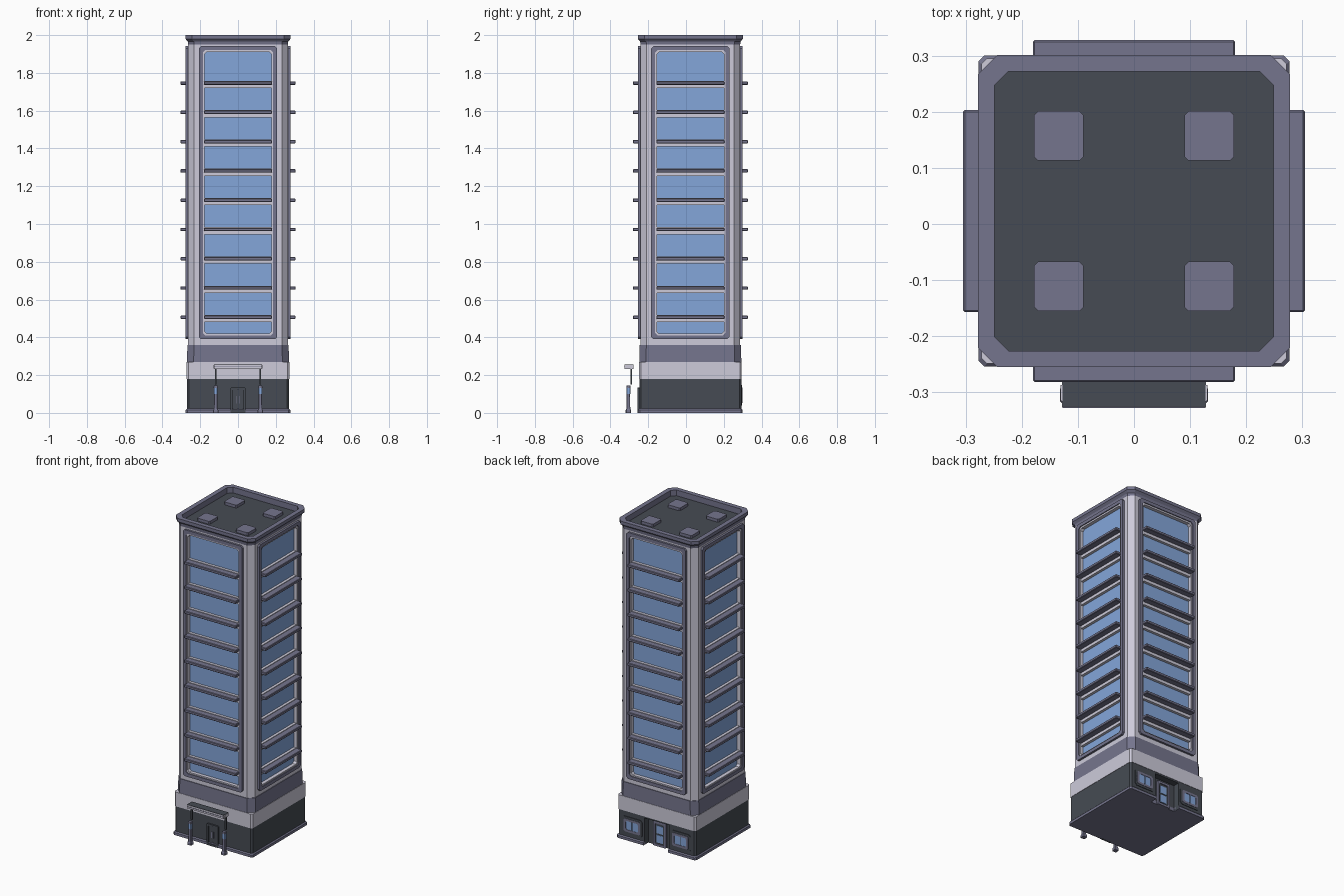
import bpy, bmesh, math
from mathutils import Matrix

if "Cube" in bpy.data.objects:
    bpy.data.objects.remove(bpy.data.objects["Cube"])

CY = 0.023  # tower centre in y


def material(name, rgb):
    m = bpy.data.materials.new(name)
    lin = [((c / 255 + 0.055) / 1.055) ** 2.4 for c in rgb]
    m.diffuse_color = (*lin, 1)
    m.use_nodes = True
    m.node_tree.nodes["Principled BSDF"].inputs["Base Color"].default_value = m.diffuse_color
    return m


PALE = material("pale_concrete", (205, 203, 218))
PURPLE = material("slate_purple", (117, 117, 141))
DARK = material("dark_stone", (70, 75, 83))
GLASS = material("blue_glass", (132, 166, 218))


def finish(name, bm, mats, matrix=Matrix()):
    bmesh.ops.recalc_face_normals(bm, faces=bm.faces[:])
    bm.transform(matrix)
    me = bpy.data.meshes.new(name)
    bm.to_mesh(me)
    bm.free()
    for m in mats:
        me.materials.append(m)
    ob = bpy.data.objects.new(name, me)
    bpy.context.collection.objects.link(ob)
    return ob


def octagon(hx, hy, c):
    """Rectangle outline with chamfered corners."""
    return [(hx, -hy + c), (hx, hy - c), (hx - c, hy), (-hx + c, hy),
            (-hx, hy - c), (-hx, -hy + c), (-hx + c, -hy), (hx - c, -hy)]


def loft(name, sections, mats, top_index=0, centre=(0, CY)):
    """Stack of chamfered squares: (half width, chamfer, z)."""
    bm = bmesh.new()
    rings = [[bm.verts.new((x + centre[0], y + centre[1], z)) for x, y in octagon(h, h, c)]
             for h, c, z in sections]
    for a, b in zip(rings, rings[1:]):
        for i in range(8):
            j = (i + 1) % 8
            bm.faces.new((a[i], a[j], b[j], b[i]))
    bm.faces.new(rings[0][::-1])
    bm.faces.new(rings[-1]).material_index = top_index
    return finish(name, bm, mats)


def side(angle):
    """Turns front-facing local parts (outward = -y) to one side of the tower."""
    return Matrix.Translation((0, CY, 0)) @ Matrix.Rotation(angle, 4, 'Z')


def box(name, lo, hi, mat, matrix=Matrix(), bevel=0, segments=1):
    bm = bmesh.new()
    bmesh.ops.create_cube(bm, size=1)
    for v in bm.verts:
        v.co = [(l + h) / 2 + c * (h - l) for l, h, c in zip(lo, hi, v.co)]
    if bevel:
        bmesh.ops.bevel(bm, geom=bm.edges[:], offset=bevel, segments=segments,
                        affect='EDGES', profile=0.5)
    return finish(name, bm, [mat], matrix)


def cut(target, lo, hi, matrix):
    """Subtract a box from a part."""
    cutter = box("cutter", lo, hi, target.data.materials[0], matrix)
    cutter.hide_render = True
    cutter.hide_viewport = True
    mod = target.modifiers.new("cut", 'BOOLEAN')
    mod.operation = 'DIFFERENCE'
    mod.solver = 'EXACT'
    mod.object = cutter


def frame(name, hx, z0, z1, width, chamfer, d0, d1, mat, matrix, cx=0):
    """Chamfered rectangular ring on a wall, from depth d0 out to d1."""
    bm = bmesh.new()
    cz, hz = (z0 + z1) / 2, (z1 - z0) / 2
    loops = []
    for w, d in ((0, d0), (0, d1), (width, d1), (width, d0)):
        loops.append([bm.verts.new((cx + u, -d, cz + v))
                      for u, v in octagon(hx - w, hz - w, chamfer)])
    for k in range(4):
        a, b = loops[k], loops[(k + 1) % 4]
        for i in range(8):
            j = (i + 1) % 8
            bm.faces.new((a[i], a[j], b[j], b[i]))
    return finish(name, bm, [mat], matrix)


F, B = side(0), side(math.pi)

# Base, bands, shaft; the back of the base has a door recess
plinth = loft("plinth", [(0.277, 0.01, 0), (0.277, 0.01, 0.016), (0.271, 0.01, 0.022)], [PURPLE])
base = loft("base_wall", [(0.27, 0.01, 0.002), (0.27, 0.01, 0.18)], [DARK])
for part in (plinth, base):
    cut(part, (-0.085, -0.3, -0.02), (0.085, -0.23, 0.17), B)
loft("base_band", [(0.272, 0.01, 0.18), (0.272, 0.01, 0.27)], [PALE])
loft("shaft_skirt", [(0.27, 0.035, 0.268), (0.268, 0.035, 0.36)], [PURPLE])
shaft = loft("shaft", [(0.264, 0.032, 0.358), (0.264, 0.032, 1.955)], [PALE])

# Parapet with sunken roof deck, and roof pads
loft("parapet", [(0.264, 0.032, 1.95), (0.266, 0.032, 1.966), (0.278, 0.034, 1.98),
                 (0.278, 0.034, 2.0), (0.249, 0.025, 2.0), (0.249, 0.025, 1.964)],
     [PURPLE, DARK], top_index=1)
for x in (-0.134, 0.134):
    for y in (-0.111, 0.157):
        loft("roof_pad", [(0.044, 0.007, 1.96), (0.044, 0.007, 1.982)], [PURPLE], centre=(x, y))

# Four identical recessed window walls
for k in range(4):
    M = side(k * math.pi / 2)
    cut(shaft, (-0.18, -0.3, 0.417), (0.18, -0.246, 1.913), M)
    frame("outer_frame", 0.207, 0.39, 1.942, 0.021, 0.012, 0.26, 0.277, PURPLE, M)
    frame("inner_frame", 0.188, 0.408, 1.922, 0.011, 0.012, 0.246, 0.271, PALE, M)
    box("window_glass", (-0.18, -0.249, 0.417), (0.18, -0.244, 1.913), GLASS, M)
    for i in range(9):
        z = 0.506 + 0.155 * i
        box("mullion", (-0.179, -0.266, z - 0.026), (0.179, -0.246, z + 0.012), PALE, M)
        box("sun_fin", (-0.18, -0.3045, z - 0.009), (0.18, -0.264, z + 0.009),
            PURPLE, M, 0.003, 1)

# Front door
frame("front_door_frame", 0.04, 0.0, 0.135, 0.012, 0.004, 0.265, 0.28, DARK, F)
for s in (-1, 1):
    box("front_door_leaf", (s * 0.015 - 0.012, -0.274, 0.01), (s * 0.015 + 0.012, -0.265, 0.124), DARK, F)
    box("front_door_handle", (s * 0.006 - 0.002, -0.278, 0.05), (s * 0.006 + 0.002, -0.272, 0.09), PURPLE, F)

# Canopy, thin posts and lamp bollards
box("canopy", (-0.128, -0.326, 0.233), (0.128, -0.277, 0.254), PALE)
box("canopy_ends", (-0.131, -0.315, 0.235), (0.131, -0.287, 0.253), PALE)
box("canopy_top", (-0.1275, -0.325, 0.252), (0.1275, -0.277, 0.256), DARK)
box("canopy_trim", (-0.127, -0.328, 0.242), (0.127, -0.32, 0.245), PURPLE)
for x in (-0.118, 0.118):
    c = (x, -0.305)
    box("canopy_post", (x - 0.005, -0.295, 0.15), (x + 0.005, -0.285, 0.236), DARK)
    loft("bollard_foot", [(0.014, 0.003, 0), (0.014, 0.003, 0.014), (0.011, 0.003, 0.022)],
         [PURPLE], centre=c)
    loft("bollard_shaft", [(0.01, 0.002, 0.02), (0.009, 0.002, 0.1)], [PURPLE], centre=c)
    loft("bollard_lamp", [(0.01, 0.002, 0.1), (0.01, 0.002, 0.132)], [GLASS], centre=c)
    loft("bollard_cap", [(0.011, 0.002, 0.132), (0.01, 0.002, 0.145)], [PURPLE], centre=c)

# Back wall: two windows and a framed glass door in its recess
for x in (-0.168, 0.168):
    frame("back_window_surround", 0.07, 0.04, 0.148, 0.014, 0.012, 0.265, 0.274, DARK, B, x)
    frame("back_window_frame", 0.057, 0.053, 0.135, 0.014, 0.008, 0.265, 0.276, PURPLE, B, x)
    for s in (-1, 1):
        box("back_window_pane", (x + s * 0.022 - 0.019, -0.274, 0.066),
            (x + s * 0.022 + 0.019, -0.268, 0.122), GLASS, B)
frame("back_door_frame", 0.045, 0.0, 0.155, 0.014, 0.004, 0.225, 0.242, PURPLE, B)
box("back_door_leaf", (-0.032, -0.236, 0.002), (0.032, -0.226, 0.142), DARK, B)
for z0, z1 in ((0.022, 0.07), (0.08, 0.128)):
    box("back_door_pane", (-0.022, -0.239, z0), (0.022, -0.232, z1), GLASS, B)
